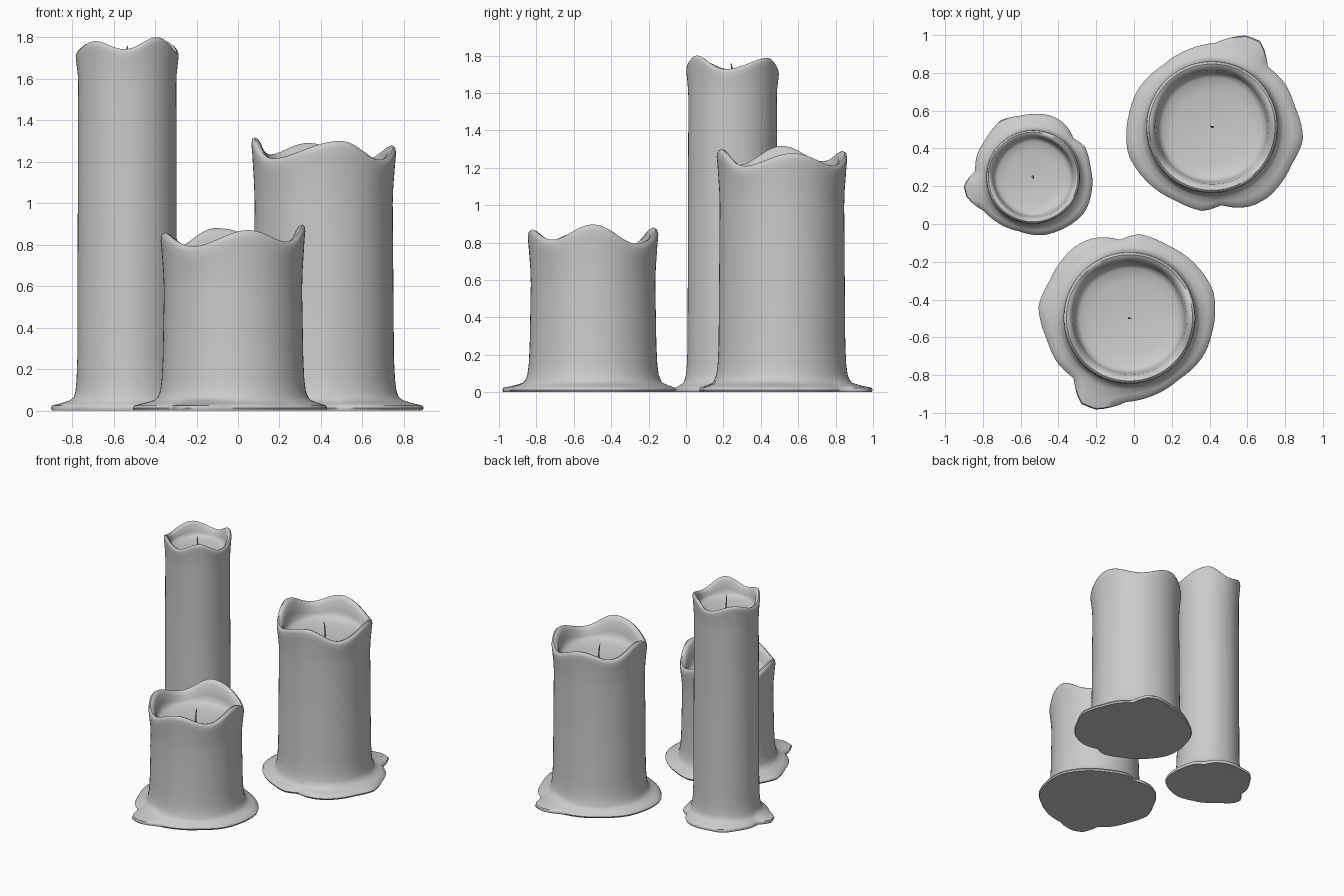
import bpy, bmesh
from math import sin, cos, pi, radians

if "Cube" in bpy.data.objects:
    bpy.data.objects.remove(bpy.data.objects["Cube"])

SEG = 80
# melted rim heights and pool outline, both as (angle in degrees, value)
RIM = [(-137, 1.215), (-76, 1.30), (-37, 1.21), (10, 1.278), (55, 1.212),
       (103, 1.29), (140, 1.235), (180, 1.317)]
POOL = [(-162, .466), (-141, .45), (-117, .434), (-96, .447), (-83, .416), (-72, .45),
        (-63, .468), (-51, .476), (-25, .466), (-7.5, .487), (14, .452), (32, .45),
        (47, .434), (60, .522), (70, .517), (88, .445), (108, .429), (129, .418),
        (153, .44), (171, .445)]


def sample(table, deg, smooth):
    """Periodic interpolation of an (angle, value) table."""
    pts = [(table[-1][0] - 360, table[-1][1])] + table + [(table[0][0] + 360, table[0][1])]
    for (a0, v0), (a1, v1) in zip(pts, pts[1:]):
        if a0 <= deg <= a1:
            t = (deg - a0) / (a1 - a0)
            if smooth:
                t = (1 - cos(pi * t)) / 2
            return v0 + (v1 - v0) * t


def profile(deg, s, top):
    """Radius/height section of the wax at one angle, from the foot to the bowl floor."""
    p = sample(POOL, deg, False)
    rim = sample(RIM, deg, True)

    def up(z):
        return top + s * (z - 1.317)
    mix = lambda t: .35 + (p - .35) * t
    low = [(p - .006, 0), (p, .012), (p - .006, .024), (mix(.6), .036), (mix(.25), .05),
           (.362, .066), (.351, .095), (.344, .15), (.339, .25)]
    high = [(.333, 1.0), (.336, 1.08 + (rim - 1.26) * .3), (.345, rim - .07), (.349, rim - .03),
            (.345, rim - .008), (.334, rim), (.318, rim - .006), (.302, rim - .03),
            (.291, 1.17 + (rim - 1.26) * .5), (.284, 1.14 + (rim - 1.26) * .1),
            (.262, 1.124), (.2, 1.114), (.1, 1.104)]
    return [(r * s, z) for r, z in low] + [(r * s, up(z)) for r, z in high]


def candle(name, x, y, s, top, turn):
    # wax body with pool foot and hollow top
    bm = bmesh.new()
    cols = []
    for i in range(SEG):
        deg = -180 + (i + .5) * 360 / SEG
        if deg < POOL[0][0] - 18:
            deg += 0
        a = radians(deg)
        cols.append([bm.verts.new((r * cos(a), r * sin(a), z)) for r, z in profile(deg, s, top)])
    floor_z = top + s * (1.10 - 1.317)
    bottom = bm.verts.new((0, 0, .008))
    floor = bm.verts.new((0, 0, floor_z))
    for i in range(SEG):
        c, d = cols[i], cols[(i + 1) % SEG]
        for j in range(len(c) - 1):
            bm.faces.new((c[j], d[j], d[j + 1], c[j + 1]))
        bm.faces.new((bottom, d[0], c[0]))
        bm.faces.new((c[-1], d[-1], floor))
    bmesh.ops.recalc_face_normals(bm, faces=bm.faces)
    me = bpy.data.meshes.new(name)
    bm.to_mesh(me)
    bm.free()
    ob = bpy.data.objects.new(name, me)
    bpy.context.collection.objects.link(ob)
    ob.location = (x, y, 0)
    ob.rotation_euler.z = radians(turn)
    bpy.ops.object.select_all(action='DESELECT')
    ob.select_set(True)
    bpy.context.view_layer.objects.active = ob
    bpy.ops.object.shade_smooth_by_angle(angle=radians(50))

    # slightly bent wick
    cu = bpy.data.curves.new(name + "_wick", 'CURVE')
    cu.dimensions = '3D'
    cu.bevel_depth = .006
    cu.bevel_resolution = 1
    cu.use_fill_caps = True
    sp = cu.splines.new('POLY')
    pts = [(.004, 0, -.02, 1), (.004, 0, .04, 1), (0, .002, .08, .9), (-.008, .004, .112, .5)]
    sp.points.add(len(pts) - 1)
    for q, (px, py, pz, rad) in zip(sp.points, pts):
        q.co = (px, py, pz, 1)
        q.radius = rad
    wick = bpy.data.objects.new(name + "_wick", cu)
    bpy.context.collection.objects.link(wick)
    wick.location = (x, y, floor_z)
    wick.rotation_euler.z = radians(turn)


candle("tall_candle", -.534, .249, .71, 1.80, 127)
candle("medium_candle", .413, .513, 1, 1.317, 0)
candle("short_candle", -.024, -.497, 1, .897, 180)
